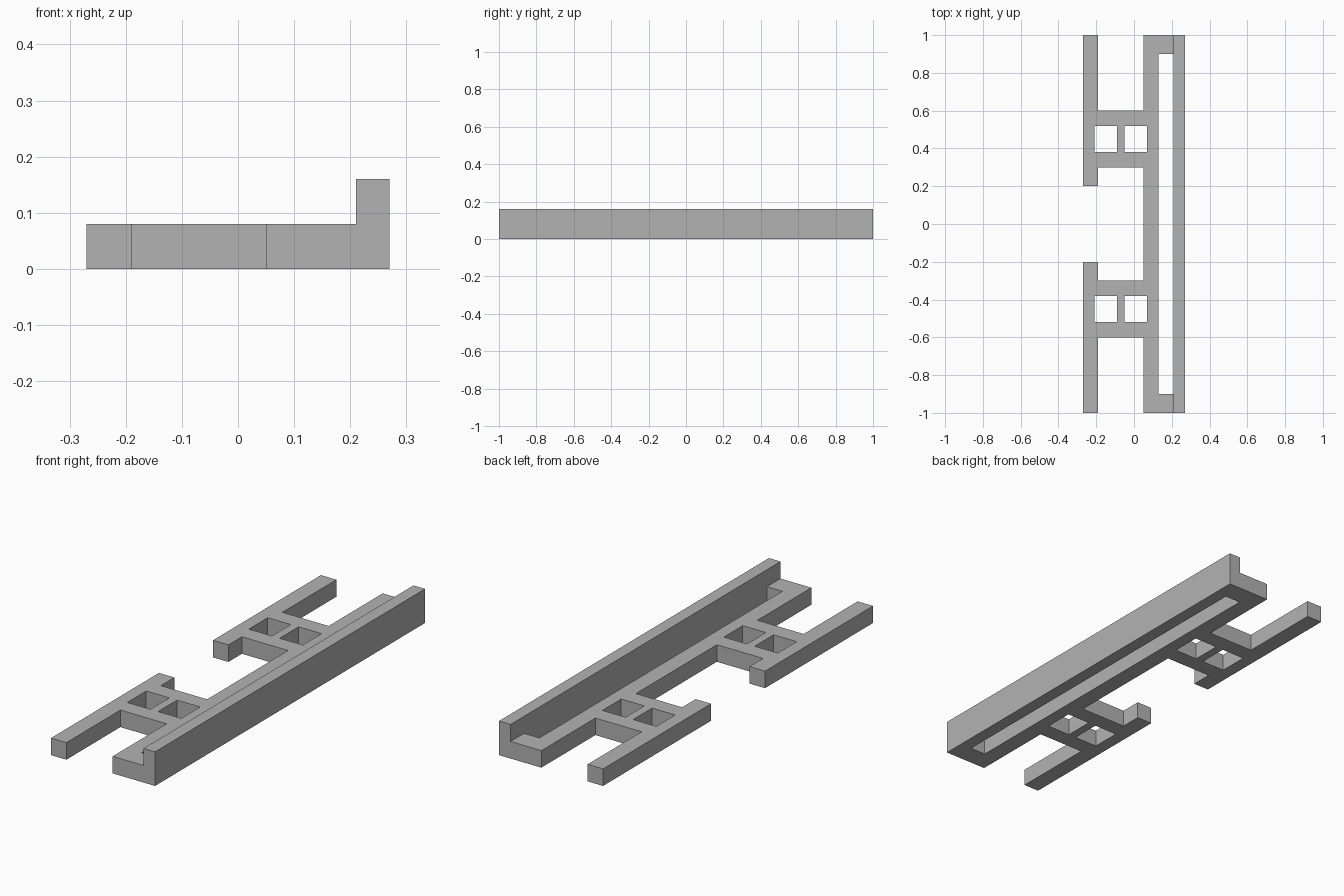
import bpy
import bmesh

cube = bpy.data.objects.get("Cube")
if cube:
    bpy.data.objects.remove(cube, do_unlink=True)

DECK, LIP = 0.08, 0.16      # height of the flat parts and of the raised lip
LIP_X = 0.21                # inner side of the lip

grey = bpy.data.materials.new("plain grey")
grey.use_nodes = True
colour = (0.45, 0.45, 0.45, 1)
grey.diffuse_color = colour
grey.node_tree.nodes["Principled BSDF"].inputs["Base Color"].default_value = colour


def mirrored(x0, x1, y0, y1):
    """A rectangle and its copy at the other end."""
    return [(x0, x1, y0, y1), (x0, x1, -y1, -y0)]


# Plan rectangles: long rail with lip, side arms and the webs joining them
solids = [(0.05, 0.27, -1, 1)]
solids += mirrored(-0.27, -0.19, 0.2, 1)
solids += mirrored(-0.19, 0.05, 0.3, 0.6)

# Openings: long slot beside the lip, two windows in each web
holes = [(0.13, LIP_X, -0.9, 0.9)]
for x in (-0.21, -0.05):
    holes += mirrored(x, x + 0.12, 0.38, 0.52)


def inside(x, y, rects):
    return any(a < x < b and c < y < d for a, b, c, d in rects)


def raise_faces(bm, faces, height):
    new = bmesh.ops.extrude_face_region(bm, geom=faces)["geom"]
    verts = [v for v in new if isinstance(v, bmesh.types.BMVert)]
    bmesh.ops.translate(bm, verts=verts, vec=(0, 0, height))
    return [f for f in new if isinstance(f, bmesh.types.BMFace)]


# Fill the plan cell by cell
bm = bmesh.new()
rects = solids + holes
xs = sorted({x for r in rects for x in r[:2]})
ys = sorted({y for r in rects for y in r[2:]})
grid = {(x, y): bm.verts.new((x, y, 0)) for x in xs for y in ys}
for x0, x1 in zip(xs, xs[1:]):
    for y0, y1 in zip(ys, ys[1:]):
        cx, cy = (x0 + x1) / 2, (y0 + y1) / 2
        if inside(cx, cy, solids) and not inside(cx, cy, holes):
            bm.faces.new([grid[p] for p in ((x0, y0), (x1, y0), (x1, y1), (x0, y1))])
bmesh.ops.delete(bm, geom=[v for v in bm.verts if not v.link_faces], context="VERTS")

# Raise the deck, then the lip along the outer side
top = raise_faces(bm, bm.faces[:], DECK)
lip = [f for f in top if f.calc_center_median().x > LIP_X]
raise_faces(bm, lip, LIP - DECK)

# Merge flat areas into clean faces
bmesh.ops.recalc_face_normals(bm, faces=bm.faces[:])
bmesh.ops.dissolve_limit(bm, angle_limit=0.01, verts=bm.verts[:], edges=bm.edges[:])

mesh = bpy.data.meshes.new("lipped_bracket")
bm.to_mesh(mesh)
bm.free()
mesh.materials.append(grey)
bpy.context.collection.objects.link(bpy.data.objects.new("lipped_bracket", mesh))
